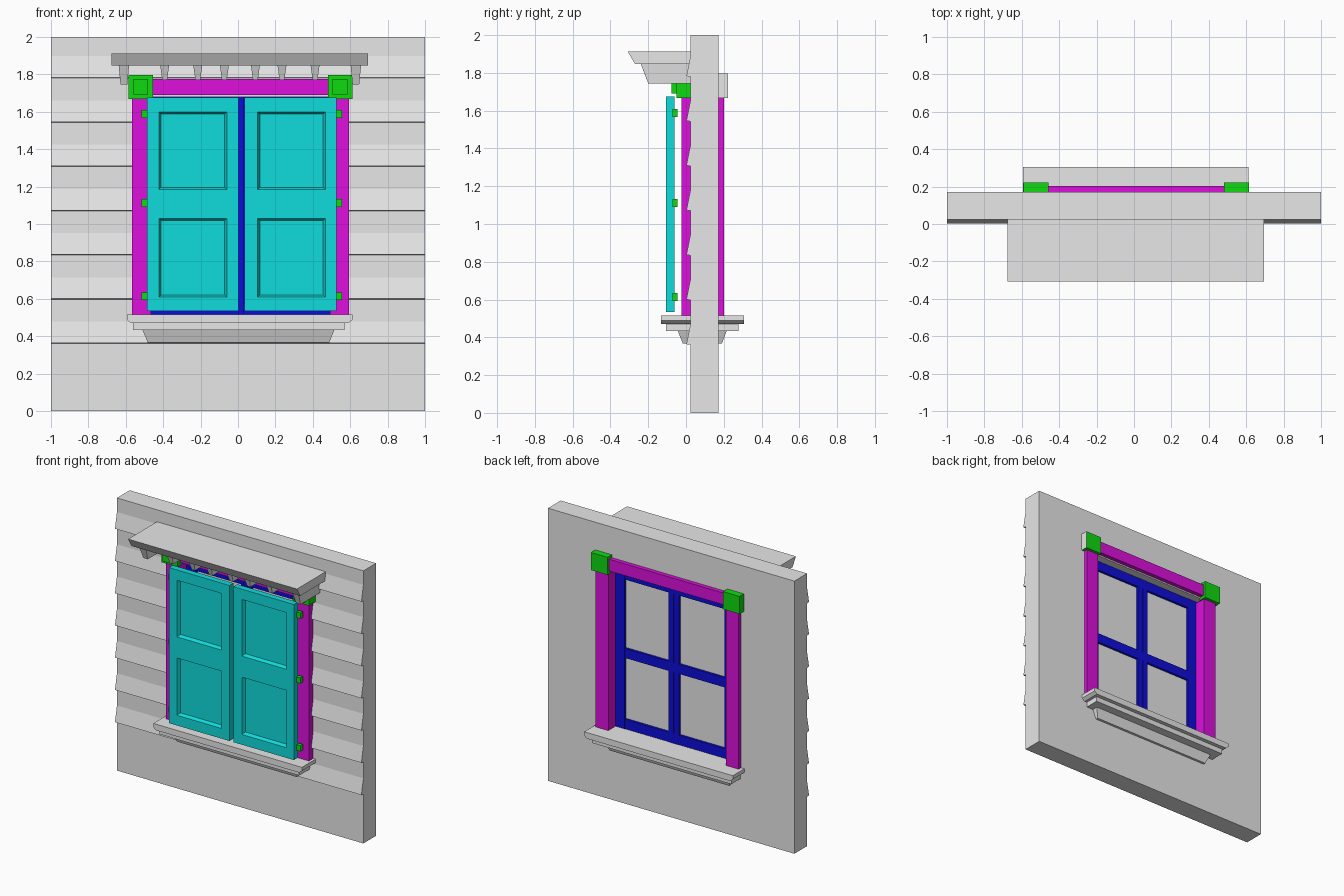
import bpy
import bmesh
from mathutils import Vector

if "Cube" in bpy.data.objects:
    bpy.data.objects.remove(bpy.data.objects["Cube"], do_unlink=True)


def material(name, r, g, b):
    m = bpy.data.materials.new(name)
    m.use_nodes = True
    m.diffuse_color = (r, g, b, 1)
    m.node_tree.nodes["Principled BSDF"].inputs["Base Color"].default_value = (r, g, b, 1)
    return m


GREY = material("pale grey", 0.8, 0.8, 0.8)
TEAL = material("teal", 0.005, 0.72, 0.72)
PINK = material("magenta", 0.72, 0.005, 0.72)
GREEN = material("green", 0.005, 0.7, 0.005)
BLUE = material("blue", 0.004, 0.004, 0.7)


def finish(name, bm, mat):
    bmesh.ops.recalc_face_normals(bm, faces=bm.faces)
    mesh = bpy.data.meshes.new(name)
    bm.to_mesh(mesh)
    bm.free()
    mesh.materials.append(mat)
    ob = bpy.data.objects.new(name, mesh)
    bpy.context.collection.objects.link(ob)
    return ob


def box_mesh(x, y, z, taper=(0, 0, 0)):
    """Box from ranges; taper pulls in the bottom sides, front and back."""
    bm = bmesh.new()
    bmesh.ops.create_cube(bm, size=1)
    for v in bm.verts:
        sx, sy, low = v.co.x > 0, v.co.y > 0, v.co.z < 0
        v.co = Vector((x[sx], y[sy], z[not low]))
        if low:
            v.co.x += -taper[0] if sx else taper[0]
            v.co.y += -taper[2] if sy else taper[1]
    return bm


def box(name, x, y, z, mat, taper=(0, 0, 0)):
    return finish(name, box_mesh(x, y, z, taper), mat)


def slice_mesh(bm, xs, zs):
    for values, axis in ((xs, Vector((1, 0, 0))), (zs, Vector((0, 0, 1)))):
        for c in values:
            geom = bm.verts[:] + bm.edges[:] + bm.faces[:]
            bmesh.ops.bisect_plane(bm, geom=geom, plane_co=axis * c, plane_no=axis)


def extrude_profile(name, points, x, mat):
    """Sweep a (y, z) profile along x."""
    bm = bmesh.new()
    face = bm.faces.new([bm.verts.new((x[0], py, pz)) for py, pz in points])
    new = bmesh.ops.extrude_face_region(bm, geom=[face])["geom"]
    verts = [g for g in new if isinstance(g, bmesh.types.BMVert)]
    bmesh.ops.translate(bm, verts=verts, vec=(x[1] - x[0], 0, 0))
    return finish(name, bm, mat)


MID = 0.013            # window centre line
FRONT, BACK = 0.025, 0.172
TOP, BOTTOM = 1.68, 0.515

# Wall with a window opening
bm = box_mesh((-1, 1), (FRONT, BACK), (0, 2))
slice_mesh(bm, (-0.5, 0.526), (BOTTOM - 0.02, TOP))
hole = [f for f in bm.faces if abs(f.normal.y) > 0.9
        and abs(f.calc_center_median().x - MID) < 0.1
        and BOTTOM < f.calc_center_median().z < TOP]
rims = [e for f in hole for e in f.edges]
bmesh.ops.delete(bm, geom=hole, context="FACES_ONLY")
bmesh.ops.bridge_loops(bm, edges=rims)
bmesh.ops.dissolve_limit(bm, angle_limit=0.01, verts=bm.verts, edges=bm.edges)
finish("wall", bm, GREY)

# Lap siding: wedge along the lower half of each course
for k in range(7):
    z = 0.36 + k * 0.2365
    wedge = [(FRONT + 0.005, z), (0.002, z + 0.004), (FRONT, z + 0.118), (FRONT + 0.005, z + 0.118)]
    spans = [(-1, 1)] if k in (0, 6) else [(-1, -0.56), (0.585, 1)]
    for span in spans:
        extrude_profile("siding_board", wedge, span, GREY)

# Casing around the opening, front and back
for side in (-1, 1):
    x = sorted((MID + side * 0.58, MID + side * 0.478))
    box("side_casing", x, (-0.025, 0.2), (BOTTOM, 1.672), PINK)
for y in ((-0.022, FRONT + 0.01), (BACK - 0.01, 0.203)):
    box("head_casing", (MID - 0.5, MID + 0.5), y, (1.69, 1.776), PINK)

# Corner blocks with a raised boss in front
for side in (-1, 1):
    cx = MID + side * 0.533
    x = (cx - 0.065, cx + 0.065)
    box("front_corner_block", x, (-0.05, FRONT + 0.01), (1.668, 1.797), GREEN)
    box("corner_boss", (cx - 0.04, cx + 0.04), (-0.076, -0.04), (1.692, 1.775), GREEN)
    bx = MID + side * 0.536
    block = box("back_corner_block", (bx - 0.067, bx + 0.067), (BACK - 0.01, 0.222), (1.668, 1.797), GREEN)
    if side > 0:
        block.data.materials.append(GREY)
        for f in block.data.polygons:
            f.material_index = int(f.normal.x > 0.9)

# Cornice shelf with tapered end brackets and dentils
box("cornice", (-0.676, 0.694), (-0.308, FRONT + 0.01), (1.847, 1.912), GREY, (0, 0.038, 0))
for side in (-1, 1):
    cx = 0.01 + side * 0.62
    box("cornice_bracket", (cx - 0.028, cx + 0.028), (-0.24, FRONT + 0.01), (1.745, 1.85), GREY, (0.01, 0.04, 0))
    for off in (0.083, 0.225, 0.402):
        cx = 0.01 + side * off
        box("cornice_dentil", (cx - 0.024, cx + 0.024), (-0.24, FRONT + 0.01), (1.77, 1.85), GREY, (0.011, 0.03, 0))

# Stepped sill through the wall
box("sill_lip", (-0.594, 0.612), (-0.133, 0.306), (0.488, BOTTOM), GREY)
box("sill_lip_underside", (-0.594, 0.612), (-0.133, 0.306), (0.47, 0.488), GREY, (0.022, 0, 0))
box("sill_step", (-0.562, 0.57), (-0.105, 0.277), (0.433, 0.47), GREY)
box("sill_apron", (-0.51, 0.515), (-0.043, 0.215), (0.367, 0.433), GREY, (0.027, 0.026, 0.025))

# Casement window with glass
WY = (0.07, 0.115)
for side in (-1, 1):
    x = sorted((MID + side * 0.48, MID + side * 0.405))
    box("window_stile", x, WY, (BOTTOM, TOP), BLUE)
    x = sorted((0.018 + side * 0.003, 0.018 + side * 0.042))
    box("meeting_stile", x, WY, (BOTTOM, TOP), BLUE)
box("window_astragal", (0.003, 0.033), (0.06, 0.108), (BOTTOM, TOP), BLUE)
for z in (BOTTOM, 1.035, TOP - 0.07):
    box("window_rail", (MID - 0.45, MID + 0.45), (WY[0] + 0.002, WY[1] - 0.002), (z, z + 0.07), BLUE)
box("window_glass", (MID - 0.45, MID + 0.45), (0.088, 0.096), (BOTTOM, TOP), GREY)

# Shutters with two sunken panels each
PANELS = ((0.61, 1.03), (1.185, 1.6))
for x, px in (((-0.487, 0.004), (-0.422, -0.06)), ((0.036, 0.527), (0.105, 0.467))):
    bm = box_mesh(x, (-0.105, -0.06), (0.535, 1.676))
    slice_mesh(bm, px, [z for p in PANELS for z in p])
    bm.normal_update()
    sunk = []
    for f in bm.faces:
        c = f.calc_center_median()
        if f.normal.y < -0.9 and px[0] < c.x < px[1] and any(a < c.z < b for a, b in PANELS):
            sunk.append(f)
    bmesh.ops.inset_individual(bm, faces=sunk, thickness=0.016, depth=-0.025)
    bmesh.ops.dissolve_limit(bm, angle_limit=0.01, verts=bm.verts, edges=bm.edges)
    finish("shutter", bm, TEAL)

# Shutter hinges
for x in ((-0.515, -0.48), (0.522, 0.557)):
    for z in (0.614, 1.112, 1.588):
        box("hinge", x, (-0.072, -0.044), (z - 0.021, z + 0.021), GREEN)
